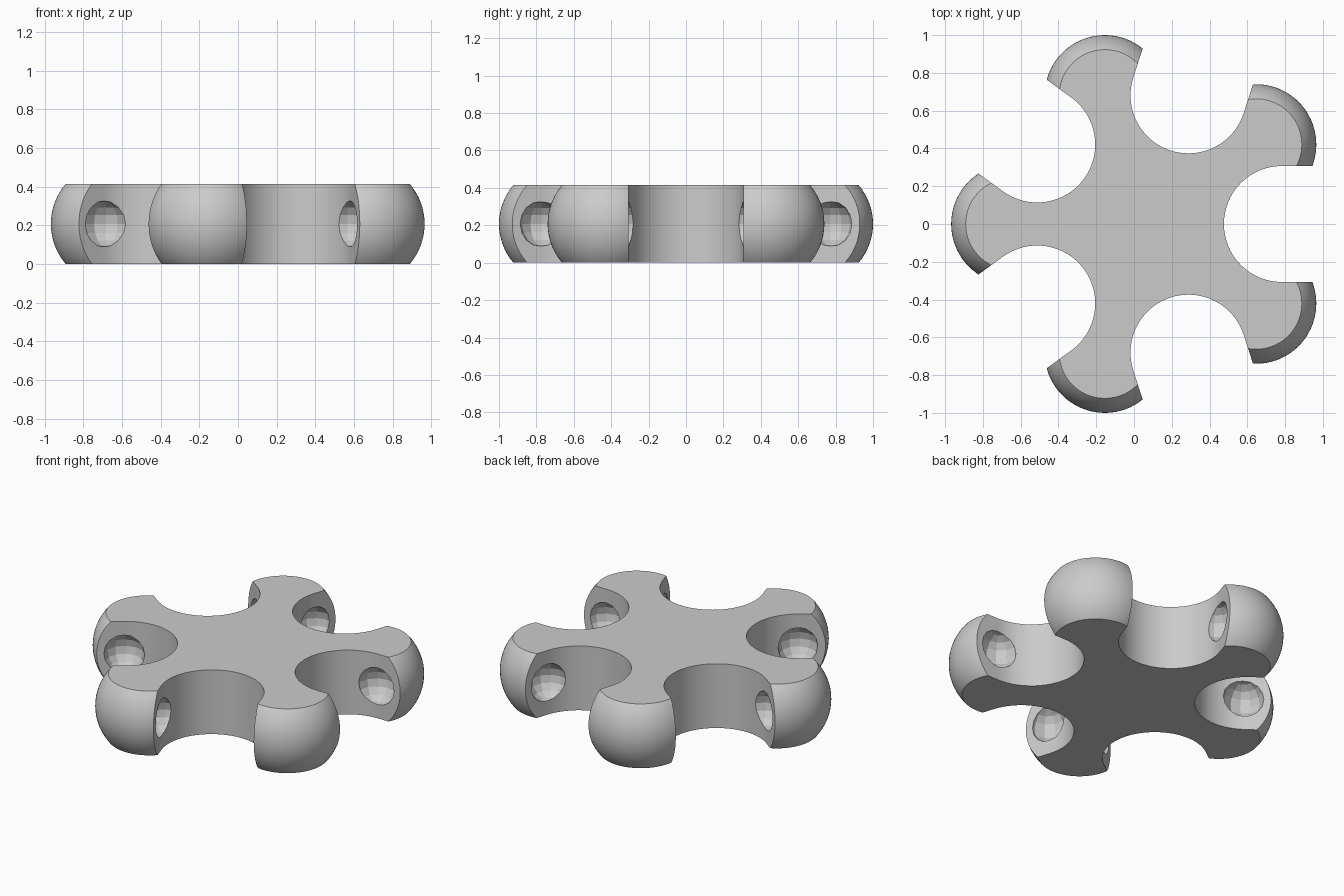
import bpy, bmesh, math
from mathutils import Matrix, Vector

cube = bpy.data.objects.get("Cube")
if cube:
    bpy.data.objects.remove(cube, do_unlink=True)

ARMS = 5
CENTRE_X = 0.067      # hub axis
REACH = 0.716         # hub axis to arm ball and to slot centre
BALL = 0.319
SLOT = 0.307
HEIGHT = 0.415
MID = HEIGHT / 2
STEP = 2 * math.pi / ARMS

grey = bpy.data.materials.new("plain grey")
grey.use_nodes = True
grey.diffuse_color = (0.6, 0.6, 0.6, 1)
grey.node_tree.nodes["Principled BSDF"].inputs["Base Color"].default_value = grey.diffuse_color


def make(name, bm):
    bmesh.ops.recalc_face_normals(bm, faces=bm.faces)
    mesh = bpy.data.meshes.new(name)
    bm.to_mesh(mesh)
    bm.free()
    mesh.materials.append(grey)
    obj = bpy.data.objects.new(name, mesh)
    bpy.context.collection.objects.link(obj)
    return obj


def sphere(name, centre, radius, segments, rings):
    bm = bmesh.new()
    bmesh.ops.create_uvsphere(bm, u_segments=segments, v_segments=rings,
                              radius=radius, matrix=Matrix.Translation(centre))
    return make(name, bm)


def prism(name, outline, low, high):
    bm = bmesh.new()
    face = bm.faces.new([bm.verts.new((x, y, low)) for x, y in outline])
    side = bmesh.ops.extrude_face_region(bm, geom=[face])["geom"]
    top = [v for v in side if isinstance(v, bmesh.types.BMVert)]
    bmesh.ops.translate(bm, verts=top, vec=(0, 0, high - low))
    return make(name, bm)


def polar(angle, along, across=0):
    c, s = math.cos(angle), math.sin(angle)
    return Vector((CENTRE_X + c * along - s * across, s * along + c * across, MID))


helpers = []


def combine(body, other, operation):
    mod = body.modifiers.new(other.name, 'BOOLEAN')
    mod.operation = operation
    mod.solver = 'EXACT'
    mod.object = other
    other.hide_render = True
    helpers.append(other)


# Hub disc, with a ball at the end of each arm
ring = [polar(2 * math.pi * i / 64, 0.68).xy for i in range(64)]
body = prism("five_arm_wheel", ring, MID - 0.27, MID + 0.27)
for i in range(ARMS):
    ball = sphere("arm_ball", polar(STEP * (i + 0.5), REACH), BALL, 72, 36)
    combine(body, ball, 'UNION')

# Flat top and bottom
slab = prism("flat_slab", [(-2, -2), (2, -2), (2, 2), (-2, 2)], 0, HEIGHT)
combine(body, slab, 'INTERSECT')

# Round-ended slots between the arms
for i in range(ARMS):
    angle = STEP * i
    outline = [polar(angle, 1.5, -SLOT).xy, polar(angle, 1.5, SLOT).xy]
    for k in range(33):
        t = math.pi / 2 + math.pi * k / 32
        outline.append(polar(angle, REACH + SLOT * math.cos(t), SLOT * math.sin(t)).xy)
    combine(body, prism("slot_cutter", outline, -0.3, 0.8), 'DIFFERENCE')

# Faceted round dimples in both walls of every slot
for i in range(ARMS):
    for side in (-1, 1):
        spot = polar(STEP * i, REACH, side * (SLOT - 0.015))
        combine(body, sphere("dimple_cutter", spot, 0.121, 12, 8), 'DIFFERENCE')

# Bake the cuts and drop the cutters
bpy.context.view_layer.update()
graph = bpy.context.evaluated_depsgraph_get()
mesh = bpy.data.meshes.new_from_object(body.evaluated_get(graph))
body.modifiers.clear()
body.data = mesh
mesh.materials.clear()
mesh.materials.append(grey)
for face in mesh.polygons:
    face.material_index = 0
for helper in helpers:
    bpy.data.objects.remove(helper, do_unlink=True)

bpy.ops.object.select_all(action='DESELECT')
body.select_set(True)
bpy.context.view_layer.objects.active = body
bpy.ops.object.shade_smooth_by_angle(angle=math.radians(15))
